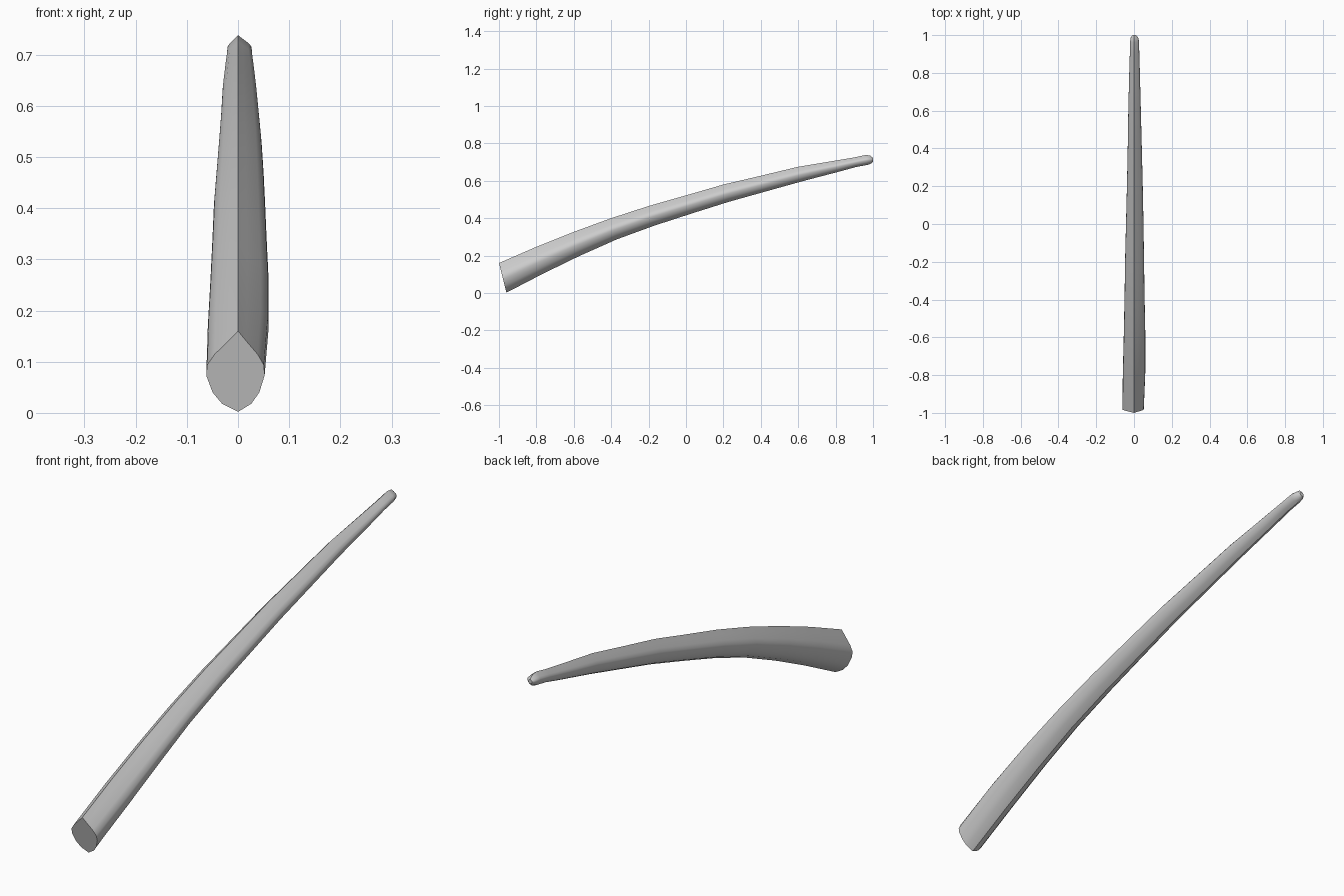
import bpy, bmesh, math
from mathutils import Vector

if "Cube" in bpy.data.objects:
    bpy.data.objects.remove(bpy.data.objects["Cube"])

# Stations along the shaft: top y, top z, bottom y, bottom z, left and right half-widths
stations = [
    (-1.0, .160, -.960, .002, .062, .052),
    (-.80, .247, -.765, .103, .059, .060),
    (-.60, .327, -.570, .198, .054, .060),
    (-.40, .400, -.370, .287, .050, .056),
    (-.20, .465, -.170, .360, .047, .053),
    (0.00, .522, .030, .425, .042, .050),
    (.20, .580, .230, .488, .037, .046),
    (.40, .627, .430, .544, .033, .041),
    (.60, .675, .620, .597, .030, .036),
    (.80, .708, .815, .648, .025, .031),
    (.90, .725, .910, .674, .022, .028),
    (.960, .738, .970, .685, .021, .027),
    (.985, .735, .990, .692, .017, .022),
    (1.00, .722, 1.00, .703, .008, .010),
]
# Half cross-section: (share of half-width, share of depth from ridge to keel)
half = [(0, 0), (.3, .12), (.74, .29), (.97, .42), (1, .55), (.8, .76), (.5, .9), (0, 1)]
section = half + [(-u, t) for u, t in half[-2:0:-1]]

# Tapered curved shaft lofted through the stations
bm = bmesh.new()
rings = []
for ty, tz, by, bz, left, right in stations:
    top, bottom = Vector((0, ty, tz)), Vector((0, by, bz))
    ring = []
    for u, t in section:
        p = top.lerp(bottom, t)
        p.x = u * (right if u > 0 else left)
        ring.append(bm.verts.new(p))
    rings.append(ring)
n = len(section)
for a, b in zip(rings, rings[1:]):
    for i in range(n):
        j = (i + 1) % n
        bm.faces.new((a[i], a[j], b[j], b[i]))

# Flat butt and rounded tip caps
bm.faces.new(rings[0])
bm.faces.new(rings[-1])
bmesh.ops.recalc_face_normals(bm, faces=bm.faces)

mesh = bpy.data.meshes.new("tapered_shaft")
bm.to_mesh(mesh)
bm.free()
shaft = bpy.data.objects.new("tapered_shaft", mesh)
bpy.context.collection.objects.link(shaft)
bpy.context.view_layer.objects.active = shaft
shaft.select_set(True)
bpy.ops.object.shade_smooth_by_angle(angle=math.radians(45))
